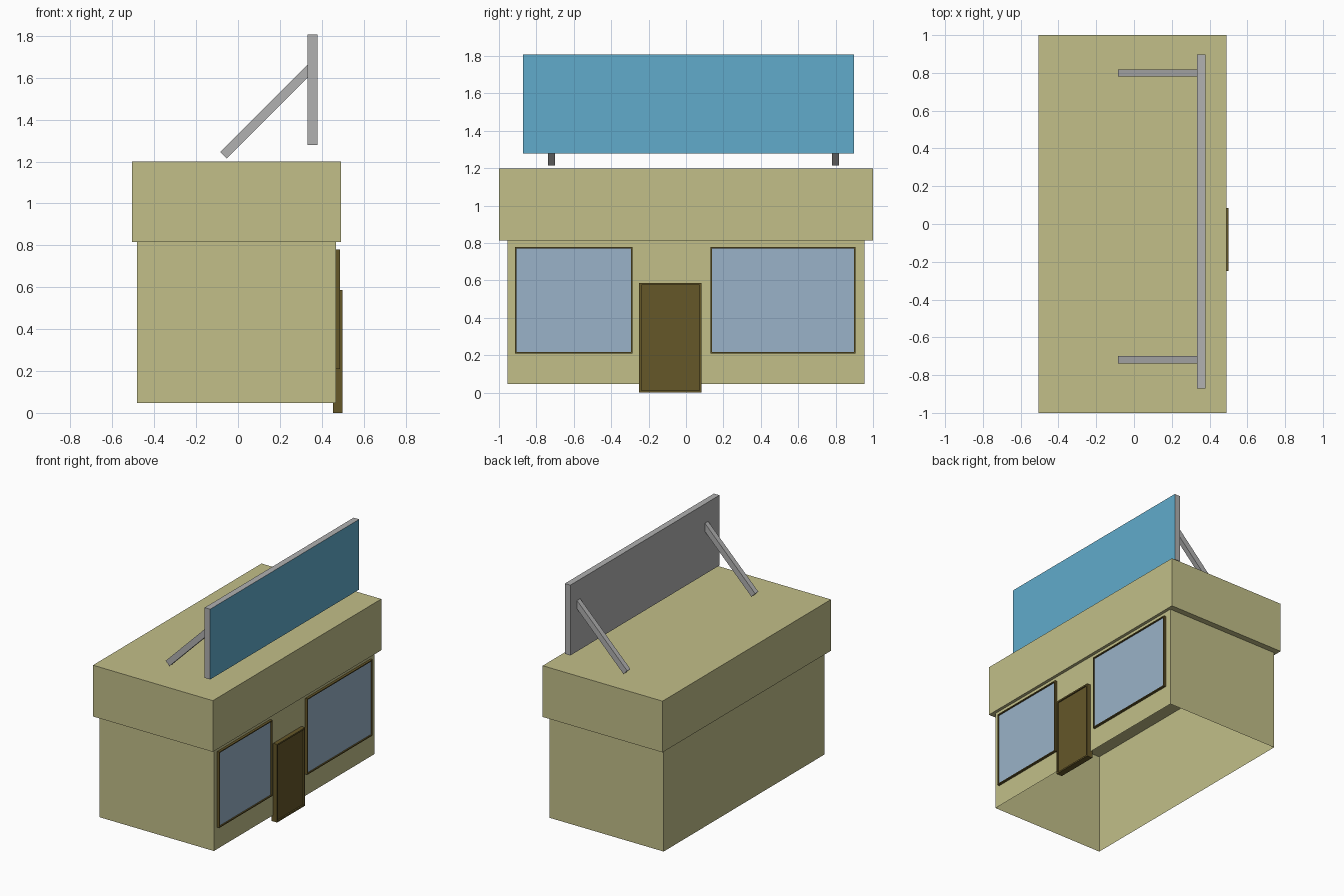
import bpy, bmesh, math
from mathutils import Matrix, Vector

if "Cube" in bpy.data.objects:
    bpy.data.objects.remove(bpy.data.objects["Cube"])


def material(name, color):
    m = bpy.data.materials.new(name)
    m.diffuse_color = (*color, 1)
    m.use_nodes = True
    m.node_tree.nodes["Principled BSDF"].inputs["Base Color"].default_value = m.diffuse_color
    return m


WALL = material("wall_tan", (0.54, 0.52, 0.25))
WOOD = material("dark_wood", (0.13, 0.095, 0.022))
GLASS = material("glass_blue", (0.32, 0.45, 0.58))
BLUE = material("sign_blue", (0.12, 0.41, 0.60))
GREY = material("sign_grey", (0.44, 0.44, 0.44))


def box_mesh(lo, hi):
    lo, hi = Vector(lo), Vector(hi)
    bm = bmesh.new()
    bmesh.ops.create_cube(bm, size=1)
    bmesh.ops.scale(bm, vec=hi - lo, verts=bm.verts)
    bmesh.ops.translate(bm, vec=(lo + hi) / 2, verts=bm.verts)
    bm.normal_update()
    return bm


def facing(bm, direction):
    return max(bm.faces, key=lambda f: f.normal.dot(Vector(direction)))


def finish(name, bm, *mats):
    me = bpy.data.meshes.new(name)
    bm.to_mesh(me)
    bm.free()
    for m in mats:
        me.materials.append(m)
    ob = bpy.data.objects.new(name, me)
    bpy.context.collection.objects.link(ob)
    return ob


def framed_panel(name, lo, hi, border, recess, frame_mat, panel_mat):
    """Box whose +x face is inset and pushed back to leave a raised frame."""
    bm = box_mesh(lo, hi)
    face = facing(bm, (1, 0, 0))
    bmesh.ops.inset_region(bm, faces=[face], thickness=border)
    inner = bmesh.ops.extrude_discrete_faces(bm, faces=[face])["faces"][0]
    bmesh.ops.translate(bm, vec=(-recess, 0, 0), verts=inner.verts)
    inner.material_index = 1
    finish(name, bm, frame_mat, panel_mat)


# Lower walls: a shell open below and capped by the parapet block
bm = box_mesh((-0.483, -0.955, 0.047), (0.468, 0.955, 0.815))
ends = [facing(bm, (0, 0, 1)), facing(bm, (0, 0, -1))]
bmesh.ops.delete(bm, geom=ends, context="FACES_ONLY")
finish("lower_walls", bm, WALL)

# Overhanging upper block with flat roof
finish("upper_block", box_mesh((-0.505, -1, 0.815), (0.491, 1, 1.2)), WALL)

# Shop windows and door on the +x side
for name, y0, y1 in (("window_small", -0.915, -0.285), ("window_large", 0.13, 0.905)):
    framed_panel(name, (0.46, y0, 0.21), (0.486, y1, 0.78), 0.011, 0.01, WOOD, GLASS)
framed_panel("door", (0.453, -0.25, 0), (0.5, 0.084, 0.587), 0.016, 0.01, WOOD, WOOD)

# Rooftop sign board with a blue face
bm = box_mesh((0.333, -0.872, 1.28), (0.379, 0.897, 1.808))
facing(bm, (1, 0, 0)).material_index = 1
finish("sign_board", bm, GREY, BLUE)

# Two diagonal struts bracing the sign from behind
foot, length = Vector((-0.069, 0, 1.23)), 0.59
for i, y in enumerate((-0.719, 0.80)):
    bm = box_mesh((0, -0.019, -0.022), (length, 0.019, 0.022))
    turn = Matrix.Rotation(math.radians(-45), 4, "Y")
    bmesh.ops.transform(bm, matrix=Matrix.Translation(foot + Vector((0, y, 0))) @ turn, verts=bm.verts)
    finish(f"sign_strut_{i + 1}", bm, GREY)
